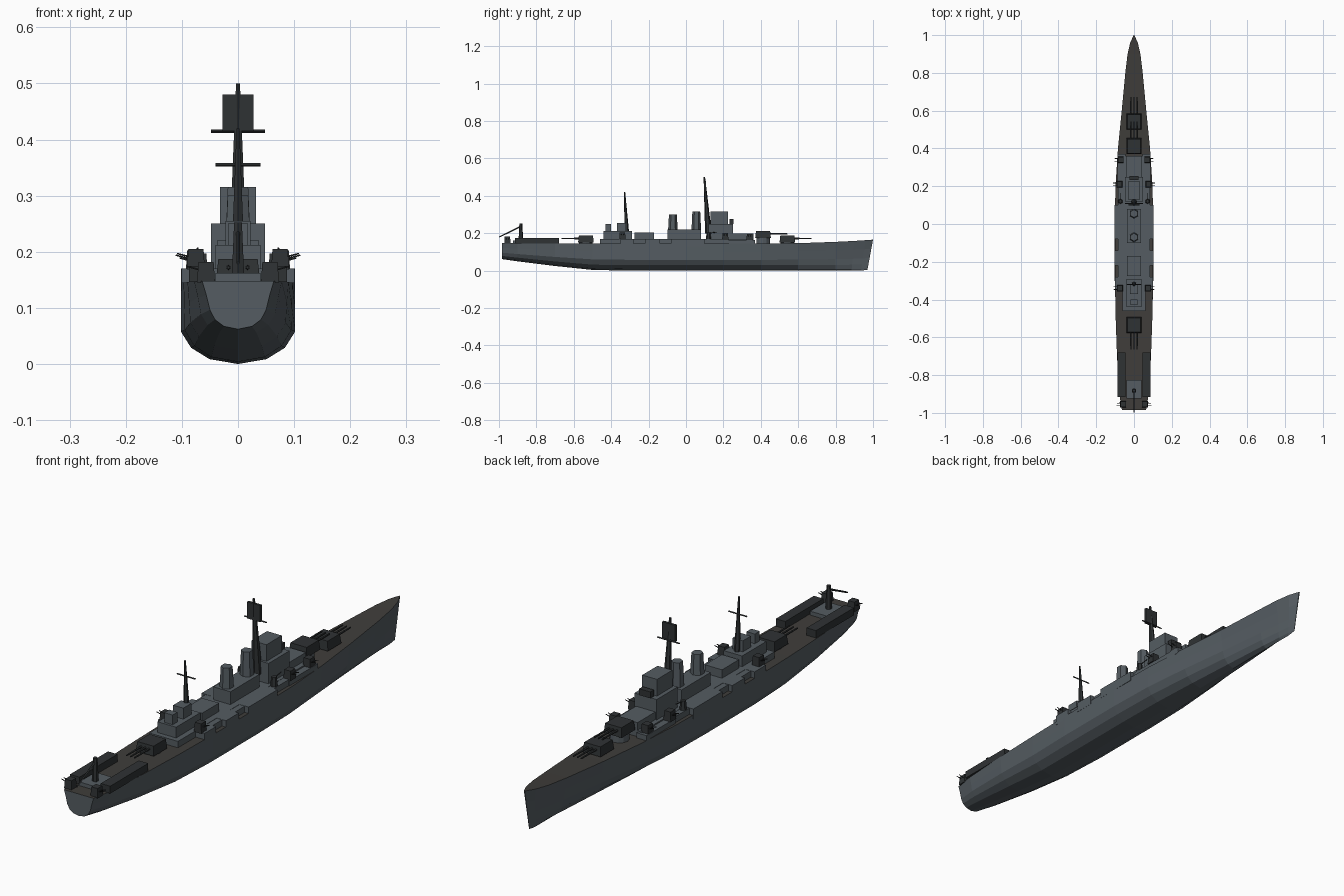
import bpy, bmesh
from mathutils import Vector

if "Cube" in bpy.data.objects:
    bpy.data.objects.remove(bpy.data.objects["Cube"])


def material(name, col):
    m = bpy.data.materials.new(name)
    m.diffuse_color = (*col, 1)
    m.use_nodes = True
    m.node_tree.nodes["Principled BSDF"].inputs["Base Color"].default_value = m.diffuse_color
    return m


GREY = material("hull_grey", (0.09, 0.108, 0.122))
DECK = material("deck_brown", (0.05, 0.047, 0.043))
DARK = material("dark_grey", (0.028, 0.032, 0.034))


def finish(name, bm, *mats):
    bmesh.ops.recalc_face_normals(bm, faces=bm.faces[:])
    me = bpy.data.meshes.new(name)
    bm.to_mesh(me)
    bm.free()
    for m in mats:
        me.materials.append(m)
    ob = bpy.data.objects.new(name, me)
    bpy.context.collection.objects.link(ob)
    return ob


def box(name, x0, x1, y0, y1, z0, z1, mat=GREY, top=1.0):
    """Box given by its limits; top scales the upper face."""
    bm = bmesh.new()
    bmesh.ops.create_cube(bm, size=1)
    for v in bm.verts:
        s = top if v.co.z > 0 else 1
        v.co = ((x0 + x1) / 2 + v.co.x * (x1 - x0) * s,
                (y0 + y1) / 2 + v.co.y * (y1 - y0) * s,
                z0 if v.co.z < 0 else z1)
    return finish(name, bm, mat)


def mid_box(name, hw, *lims, **kw):
    return box(name, -hw, hw, *lims, **kw)


def side_boxes(name, x0, x1, *lims, **kw):
    box(name + "_right", x0, x1, *lims, **kw)
    box(name + "_left", -x1, -x0, *lims, **kw)


def rod(name, a, b, r0, r1, n=6, mat=DARK):
    """Tapered rod from a to b."""
    a, b = Vector(a), Vector(b)
    bm = bmesh.new()
    bmesh.ops.create_cone(bm, cap_ends=True, segments=n, radius1=r0, radius2=r1,
                          depth=(b - a).length)
    q = Vector((0, 0, 1)).rotation_difference(b - a)
    for v in bm.verts:
        v.co = q @ v.co + (a + b) / 2
    return finish(name, bm, mat)


# Hull: y, deck half width, deck height, waterline half width, keel height
stations = [(-0.985, .064, .148, .05, .062), (-0.9, .078, .147, .066, .05),
            (-0.7, .09, .146, .085, .025), (-0.5, .097, .145, .095, .004),
            (-0.3, .101, .145, .102, 0), (0, .102, .145, .102, 0),
            (0.2, .098, .145, .097, 0), (0.4, .085, .145, .078, 0),
            (0.6, .065, .147, .053, 0), (0.8, .046, .154, .028, 0),
            (0.9, .034, .159, .015, 0), (0.96, .02, .163, .007, 0), (1, .002, .166, .001, .005)]
bm = bmesh.new()
rings = []
for y, w, zd, ww, zk in stations:
    half = [(w, 1), (ww + (w - ww) * .45, .7), (ww, .4), (.82 * ww, .2), (.5 * ww, .06)]
    pts = half + [(0, 0)] + [(-x, t) for x, t in reversed(half)]
    rake = 0.03 * max(0, (y - 0.8) / 0.2)
    rings.append([bm.verts.new((x, y - rake * (1 - t), zk + (zd - zk) * t)) for x, t in pts])
for r, s in zip(rings, rings[1:]):
    for i in range(len(r)):
        j = (i + 1) % len(r)
        f = bm.faces.new((r[i], r[j], s[j], s[i]))
        f.material_index = 1 if j == 0 else 0
bm.faces.new(rings[0])
bm.faces.new(rings[-1])
finish("hull", bm, GREY, DECK)

# Deckhouse and side sponsons
mid_box("deckhouse", .062, -.46, .36, .14, .17)
side_boxes("sponson_long", .06, .102, -.08, .1, .13, .17)
side_boxes("sponson_mid", .06, .102, -.22, -.14, .13, .17)
side_boxes("sponson_aft", .06, .101, -.35, -.28, .13, .17)
side_boxes("sponson_walk", .06, .085, -.35, .2, .14, .169)
side_boxes("gun_platform", .045, .088, .19, .37, .14, .165)

# Bridge tower
mid_box("bridge_front", .042, .24, .36, .16, .2)
mid_box("bridge_base", .048, .12, .25, .16, .25)
mid_box("bridge_tower", .032, .13, .225, .25, .315)
mid_box("bridge_director", .024, .233, .255, .25, .275, mat=DARK)

# Funnels
mid_box("funnel_base", .037, -.1, .08, .16, .22)
for i, (y, z) in enumerate(((-.07, .3), (.055, .315))):
    rod(f"funnel_{i}", (0, y, .21), (0, y, z), .026, .021, 6, GREY)

# Aft superstructure
mid_box("boat_house", .037, -.275, -.17, .16, .203)
mid_box("aft_house", .04, -.44, -.29, .16, .212)
mid_box("aft_tower_front", .022, -.37, -.32, .2, .255)
mid_box("aft_tower_rear", .018, -.43, -.40, .2, .25)

# Masts, yards and radar
rod("fore_mast", (0, .12, .2), (0, .098, .5), .018, .004)
rod("fore_yard", (-.048, .108, .415), (.048, .108, .415), .003, .003, 4)
mid_box("radar_screen", .028, .097, .107, .415, .48, mat=DARK)
rod("main_mast", (0, -.315, .17), (0, -.328, .42), .014, .003)
rod("main_yard", (-.04, -.32, .355), (.04, -.32, .355), .003, .003, 4)


# Main triple turrets
def turret(name, y, z, d):
    rod(name + "_barbette", (0, y, z - .03), (0, y, z + .005), .036, .036, 12, GREY)
    mid_box(name, .039, y - .042, y + .042, z, z + .037, mat=DARK, top=.9)
    for i in (-1, 0, 1):
        rod(f"{name}_barrel_{i + 1}", (.017 * i, y + .03 * d, z + .022),
            (.017 * i, y + .13 * d, z + .022), .0045, .003)


turret("turret_fore_low", .542, .15, 1)
turret("turret_fore_high", .412, .175, 1)
turret("turret_aft", -.535, .15, -1)

# Secondary gun mounts, both sides
for n, (x, y, z) in enumerate(((.07, .34, .16), (.077, .21, .165),
                               (.075, -.34, .168), (.057, -.955, .145))):
    for s in (-1, 1):
        tag = f"side_gun_{n}_{'right' if s > 0 else 'left'}"
        box(tag, s * x - .016, s * x + .016, y - .017, y + .017, z, z + .037, DARK, .85)
        for k in (-.007, .007):
            rod(f"{tag}_barrel_{'a' if k < 0 else 'b'}", (s * x, y + k, z + .02),
                (s * (x + .034), y + k, z + .029), .002, .0015)

# Light gun mounts beside the bridge
for s in (-1, 1):
    tag = "right" if s > 0 else "left"
    rod(f"light_gun_{tag}", (s * .072, .12, .165), (s * .072, .12, .205), .014, .01)
    rod(f"light_gun_barrel_{tag}", (s * .072, .12, .2), (s * .072, .165, .206), .002, .002)

# Stern: catapults, deck house and crane
side_boxes("catapult", .046, .087, -.915, -.68, .146, .175, mat=DARK)
mid_box("stern_house", .04, -.925, -.825, .14, .162)
rod("crane_post", (0, -.883, .15), (0, -.883, .252), .013, .008, 6)
rod("crane_jib", (0, -.883, .237), (0, -.998, .18), .004, .003, 4)
